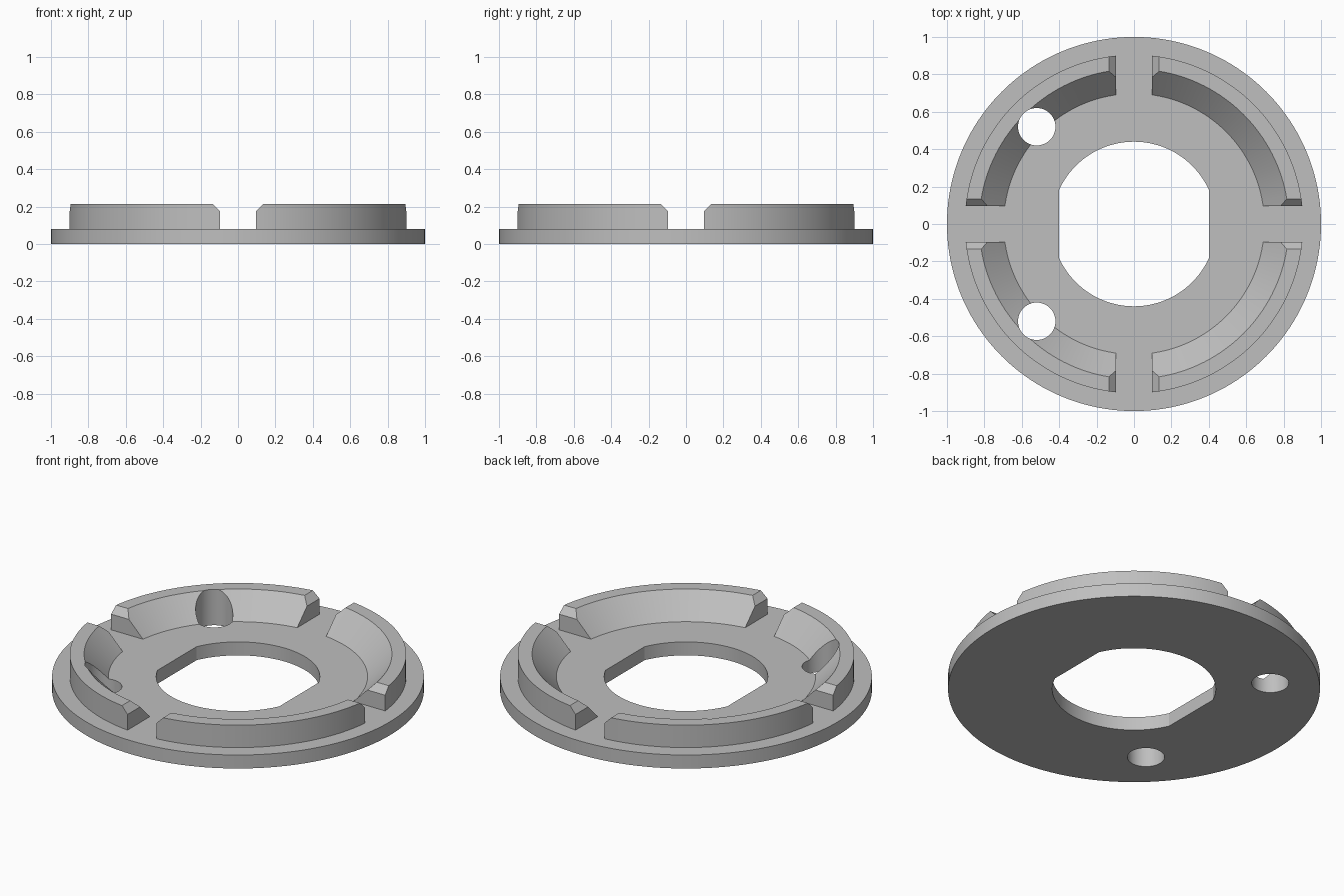
import bpy, bmesh
from math import cos, sin, pi, acos, radians

cube = bpy.data.objects.get("Cube")
if cube:
    bpy.data.objects.remove(cube, do_unlink=True)

SEG = 160
PLATE_TOP, RIM_TOP = 0.08, 0.213
SLOT, CHAMFER = 0.095, 0.04

grey = bpy.data.materials.new("light_grey")
grey.use_nodes = True
colour = (0.52, 0.52, 0.52, 1)
grey.diffuse_color = colour
grey.node_tree.nodes["Principled BSDF"].inputs["Base Color"].default_value = colour


def add_object(name, bm):
    bmesh.ops.recalc_face_normals(bm, faces=bm.faces)
    mesh = bpy.data.meshes.new(name)
    bm.to_mesh(mesh)
    bm.free()
    mesh.materials.append(grey)
    obj = bpy.data.objects.new(name, mesh)
    bpy.context.collection.objects.link(obj)
    return obj


def prism(name, outline, direction):
    """Extrude a closed outline of 3D points along a direction."""
    bm = bmesh.new()
    face = bm.faces.new([bm.verts.new(p) for p in outline])
    new = bmesh.ops.extrude_face_region(bm, geom=[face])["geom"]
    moved = [g for g in new if isinstance(g, bmesh.types.BMVert)]
    bmesh.ops.translate(bm, verts=moved, vec=direction)
    return add_object(name, bm)


def arc(radius, start, end, n, z, cx=0, cy=0):
    return [(cx + radius * cos(start + (end - start) * i / n),
             cy + radius * sin(start + (end - start) * i / n), z)
            for i in range(n + 1)]


def disc(name, radius, z, height, n, cx=0, cy=0):
    return prism(name, arc(radius, 0, 2 * pi, n, z, cx, cy)[:-1], (0, 0, height))


def lathe(name, profile):
    """Revolve a closed radius/height profile around z."""
    bm = bmesh.new()
    rings = [[bm.verts.new((r * cos(2 * pi * i / SEG), r * sin(2 * pi * i / SEG), z))
              for r, z in profile] for i in range(SEG)]
    n = len(profile)
    for i, ring in enumerate(rings):
        after = rings[(i + 1) % SEG]
        for k in range(n):
            m = (k + 1) % n
            bm.faces.new((ring[k], ring[m], after[m], after[k]))
    return add_object(name, bm)


def combine(target, tool, operation):
    """Apply a boolean and remove the tool object."""
    mod = target.modifiers.new("boolean", 'BOOLEAN')
    mod.operation, mod.solver, mod.object = operation, 'EXACT', tool
    bpy.context.view_layer.objects.active = target
    bpy.ops.object.modifier_apply(modifier=mod.name)
    bpy.data.objects.remove(tool, do_unlink=True)


# Flat round plate
ring = disc("flanged_ring", 1.0, 0, PLATE_TOP, SEG)

# Raised rim with a sloping inner wall
rim = lathe("raised_rim", [(0.905, 0.04), (0.905, RIM_TOP), (0.828, RIM_TOP),
                           (0.697, PLATE_TOP), (0.697, 0.04)])

# Crossing slots with chamfered tops split the rim into four
half = [(SLOT, 0), (SLOT, RIM_TOP - CHAMFER), (SLOT + CHAMFER, RIM_TOP),
        (SLOT + CHAMFER + 0.1, RIM_TOP + 0.1)]
section = half + [(-u, z) for u, z in reversed(half)]
combine(rim, prism("slot_x", [(-1.2, u, z) for u, z in section], (2.4, 0, 0)), 'DIFFERENCE')
combine(rim, prism("slot_y", [(u, -1.2, z) for u, z in section], (0, 2.4, 0)), 'DIFFERENCE')
combine(ring, rim, 'UNION')

# Central opening with two flat sides
corner = acos(0.40 / 0.44)
opening = (arc(0.44, corner, pi - corner, 48, -0.1)
           + arc(0.44, pi + corner, 2 * pi - corner, 48, -0.1))
combine(ring, prism("opening", opening, (0, 0, 0.5)), 'DIFFERENCE')

# Two drilled holes that also cut into the rim
for side in (-1, 1):
    combine(ring, disc("drill", 0.1, -0.1, 0.5, 48, -0.52, side * 0.52), 'DIFFERENCE')

bpy.ops.object.select_all(action='DESELECT')
ring.select_set(True)
bpy.context.view_layer.objects.active = ring
bpy.ops.object.shade_smooth_by_angle(angle=radians(25))
